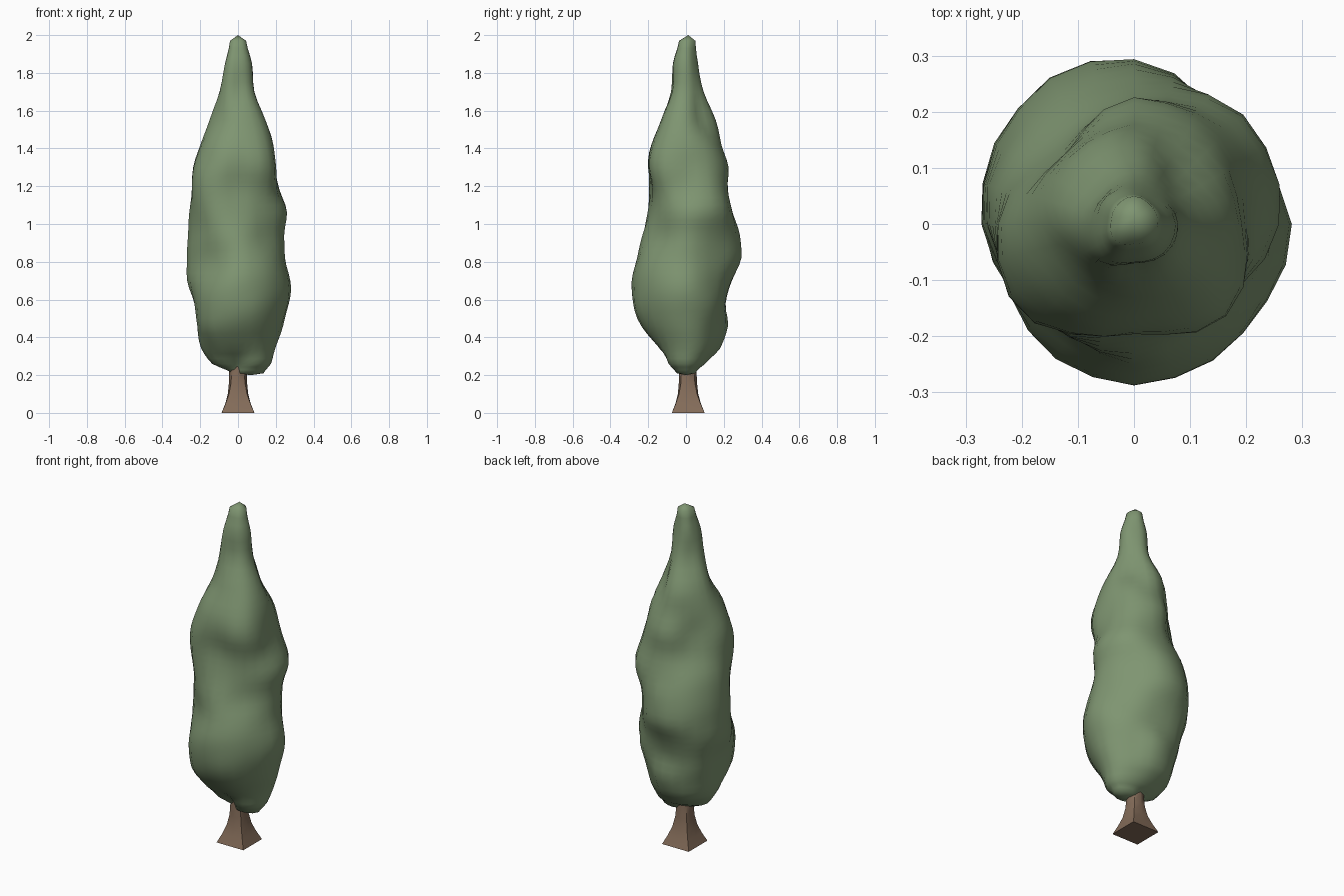
import bpy, bmesh, math
from mathutils import Vector, noise

if "Cube" in bpy.data.objects:
    bpy.data.objects.remove(bpy.data.objects["Cube"])


def material(name, col):
    m = bpy.data.materials.new(name)
    m.diffuse_color = (*col, 1)
    m.use_nodes = True
    m.node_tree.nodes["Principled BSDF"].inputs["Base Color"].default_value = m.diffuse_color
    return m


def loft(name, rings, bottom, top, mat):
    """Skin a stack of closed rings and close both ends with a fan."""
    bm = bmesh.new()
    loops = [[bm.verts.new(p) for p in r] for r in rings]
    n = len(loops[0])
    for a, b in zip(loops, loops[1:]):
        for i in range(n):
            j = (i + 1) % n
            bm.faces.new((a[i], a[j], b[j], b[i]))
    lo, hi = bm.verts.new(bottom), bm.verts.new(top)
    for i in range(n):
        j = (i + 1) % n
        bm.faces.new((lo, loops[0][j], loops[0][i]))
        bm.faces.new((hi, loops[-1][i], loops[-1][j]))
    bmesh.ops.recalc_face_normals(bm, faces=bm.faces)
    me = bpy.data.meshes.new(name)
    bm.to_mesh(me)
    bm.free()
    me.materials.append(mat)
    ob = bpy.data.objects.new(name, me)
    bpy.context.collection.objects.link(ob)
    return ob


def cubic(a, b, c, d, t):
    return b + 0.5 * t * (c - a + t * (2*a - 5*b + 4*c - d + t * (3*(b - c) + d - a)))


# Crown: reach in centimetres at each height, every 45 degrees from +x
heights = [.21, .26, .34, .46, .58, .70, .82, .94, 1.06, 1.18, 1.30, 1.42, 1.55, 1.70, 1.85, 1.97]
reach = [
    [14, 18, 20, 24, 27.5, 27.5, 25, 25, 26.5, 22, 20.5, 18.5, 14.5, 9, 7.5, 4.3],
    [7, 13, 18, 21, 23.5, 24, 24, 25, 27.5, 25, 22, 18.5, 11, 8, 6, 4.5],
    [2, 10, 18, 22.5, 21, 24.5, 29.5, 29, 25, 23, 23, 18.5, 16, 9.5, 6.5, 5],
    [2, 10, 19, 22.5, 26, 28.5, 29.5, 28.5, 26, 20, 17.5, 17.5, 15.5, 8.5, 7, 4.5],
    [3, 14, 19.5, 21.5, 24, 27.5, 28, 27, 26, 25, 24.5, 20.5, 15, 10, 7, 4.3],
    [2, 9, 17, 25, 27, 26, 22.5, 23.5, 24.5, 25, 24, 20, 13, 10, 8, 4.5],
    [2, 5, 14, 23.5, 29, 29.5, 26, 23, 19.5, 18, 20, 18.5, 13.5, 7.5, 7, 3.5],
    [7, 13, 17, 23, 27, 27.5, 25.5, 21.5, 20.5, 21, 23.5, 21, 15.5, 9, 7.5, 4],
]


def column(k, row, t):
    c = reach[k % 8]
    at = lambda i: c[max(0, min(len(c) - 1, i))]
    return cubic(at(row - 1), at(row), at(row + 1), at(row + 2), t) / 100


SIDES, STEPS = 24, 3
rings = []
for s in range((len(heights) - 1) * STEPS + 1):
    row = min(s // STEPS, len(heights) - 2)
    t = s / STEPS - row
    z = heights[row] + (heights[row + 1] - heights[row]) * t
    h = [column(k, row, t) for k in range(8)]
    ring = []
    for i in range(SIDES):
        ang = 2 * math.pi * i / SIDES
        f = ang / (math.pi / 4)
        k = int(f + 1e-6)
        r = cubic(h[(k - 1) % 8], h[k % 8], h[(k + 1) % 8], h[(k + 2) % 8], f - k)
        # soft leafy lumps
        d = Vector((math.cos(ang), math.sin(ang), 0))
        r *= 0.985 + 0.05 * noise.noise(d * 1.7 + Vector((0, 0, z * 6)))
        ring.append((d.x * r, d.y * r, z))
    rings.append(ring)
crown = loft("foliage", rings, (0.07, 0, 0.2), (0, 0.012, 2.0),
             material("leaf green", (0.21, 0.30, 0.165)))

# Trunk: square flared foot that turns round higher up (height, half width, corner factor)
trunk_rings = []
for z, w, c in [(0, .087, 1.414), (.05, .067, 1.38), (.10, .054, 1.25),
                (.16, .048, 1.08), (.24, .046, 1.0), (.40, .042, 1.0)]:
    trunk_rings.append([(w * (c if i % 2 else 1) * math.cos(i * math.pi / 4),
                         w * (c if i % 2 else 1) * math.sin(i * math.pi / 4) + .012 * (1 - z), z)
                        for i in range(8)])
trunk = loft("trunk", trunk_rings, (0, .012, 0), (0, .007, .42),
             material("bark brown", (0.23, 0.15, 0.10)))

# Smooth shading with hard edges at the foot
for ob, deg in ((crown, 70), (trunk, 50)):
    bpy.ops.object.select_all(action='DESELECT')
    ob.select_set(True)
    bpy.context.view_layer.objects.active = ob
    bpy.ops.object.shade_smooth_by_angle(angle=math.radians(deg))
